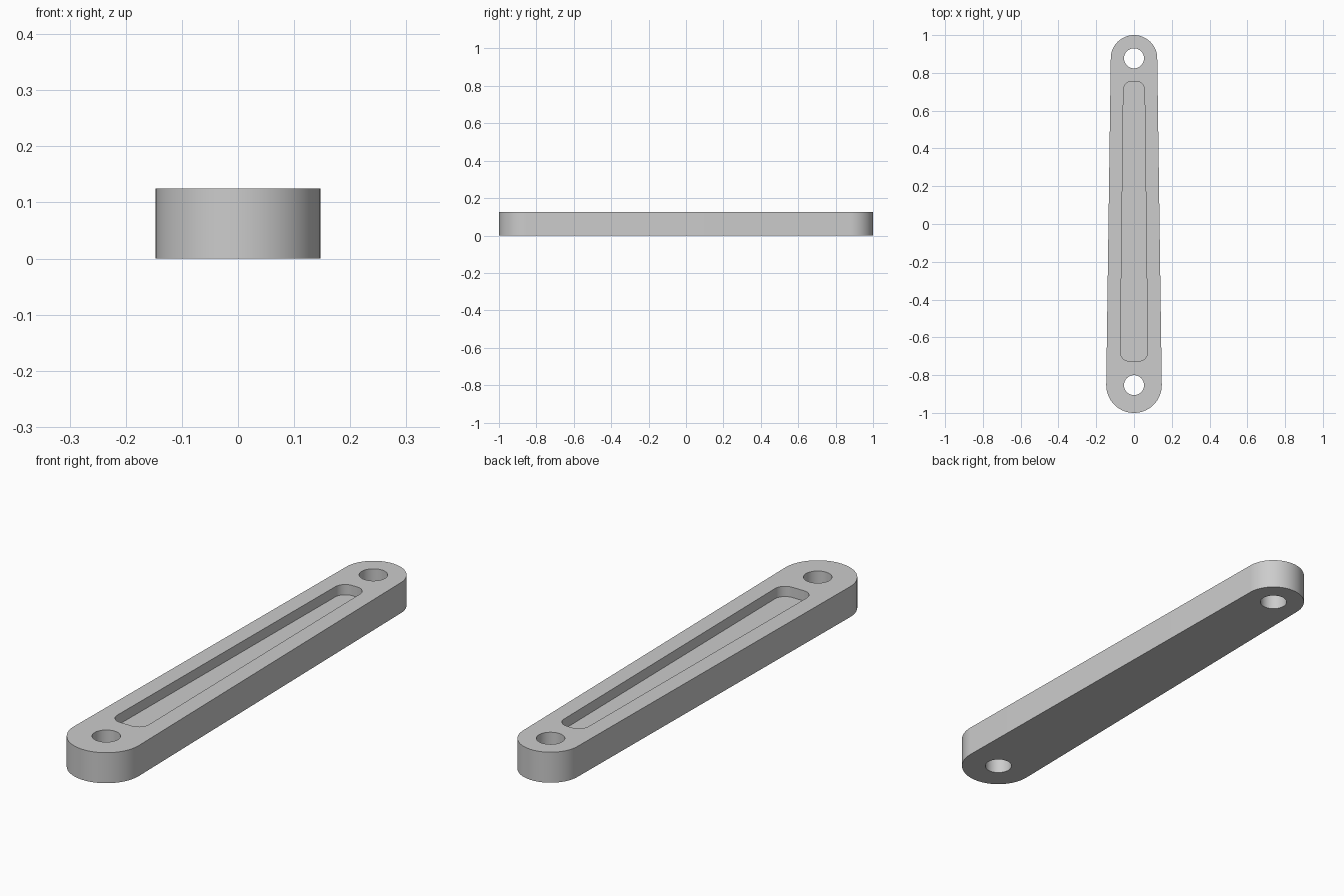
import bpy, bmesh
from math import sin, cos, pi, asin

if "Cube" in bpy.data.objects:
    bpy.data.objects.remove(bpy.data.objects["Cube"])

HEIGHT = 0.125
POCKET_DEPTH = 0.042
FRONT_Y, FRONT_R = -0.853, 0.147
BACK_Y, BACK_R = 0.877, 0.123
HOLE_R = 0.053

grey = bpy.data.materials.new("plain grey")
grey.use_nodes = True
colour = (0.604, 0.604, 0.604, 1)
grey.diffuse_color = colour
grey.node_tree.nodes["Principled BSDF"].inputs["Base Color"].default_value = colour


def arc(cx, cy, r, start, end, steps=32):
    """Points on an arc, anticlockwise."""
    angles = [start + (end - start) * i / steps for i in range(steps + 1)]
    return [(cx + r * cos(a), cy + r * sin(a)) for a in angles]


def extrude_outline(name, outline, bottom, top):
    bm = bmesh.new()
    face = bm.faces.new([bm.verts.new((x, y, bottom)) for x, y in outline])
    side = bmesh.ops.extrude_face_region(bm, geom=[face])
    verts = [v for v in side["geom"] if isinstance(v, bmesh.types.BMVert)]
    bmesh.ops.translate(bm, verts=verts, vec=(0, 0, top - bottom))
    bmesh.ops.recalc_face_normals(bm, faces=bm.faces)
    mesh = bpy.data.meshes.new(name)
    bm.to_mesh(mesh)
    bm.free()
    mesh.materials.append(grey)
    obj = bpy.data.objects.new(name, mesh)
    bpy.context.collection.objects.link(obj)
    return obj


# Tapered bar with round ends
tilt = asin((FRONT_R - BACK_R) / (BACK_Y - FRONT_Y))
bar = extrude_outline(
    "link_arm",
    arc(0, BACK_Y, BACK_R, tilt, pi - tilt, 48)
    + arc(0, FRONT_Y, FRONT_R, pi - tilt, 2 * pi + tilt, 48),
    0, HEIGHT)

# Pin holes through both ends
cutters = [
    extrude_outline(name, arc(0, y, HOLE_R, 0, 2 * pi, 48)[:-1], -0.1, HEIGHT + 0.1)
    for name, y in (("front_pin_hole", FRONT_Y), ("back_pin_hole", BACK_Y))]

# Tapered pocket with rounded corners in the top face
r = 0.045
front_x, back_x = 0.072 - r, 0.056 - r
front_y, back_y = -0.725 + r, 0.755 - r
pocket = (arc(back_x, back_y, r, 0, pi / 2, 12)
          + arc(-back_x, back_y, r, pi / 2, pi, 12)
          + arc(-front_x, front_y, r, pi, 1.5 * pi, 12)
          + arc(front_x, front_y, r, 1.5 * pi, 2 * pi, 12))
cutters.append(extrude_outline("pocket", pocket, HEIGHT - POCKET_DEPTH, HEIGHT + 0.1))

# Cut the openings, then drop the cutters
bpy.context.view_layer.objects.active = bar
for cutter in cutters:
    cut = bar.modifiers.new(cutter.name, "BOOLEAN")
    cut.operation = "DIFFERENCE"
    cut.solver = "EXACT"
    cut.object = cutter
    cutter.hide_render = True
    bpy.ops.object.modifier_apply(modifier=cut.name)
    bpy.data.objects.remove(cutter)

bpy.ops.object.select_all(action="DESELECT")
bar.select_set(True)
bpy.ops.object.shade_smooth_by_angle(angle=pi / 6)
